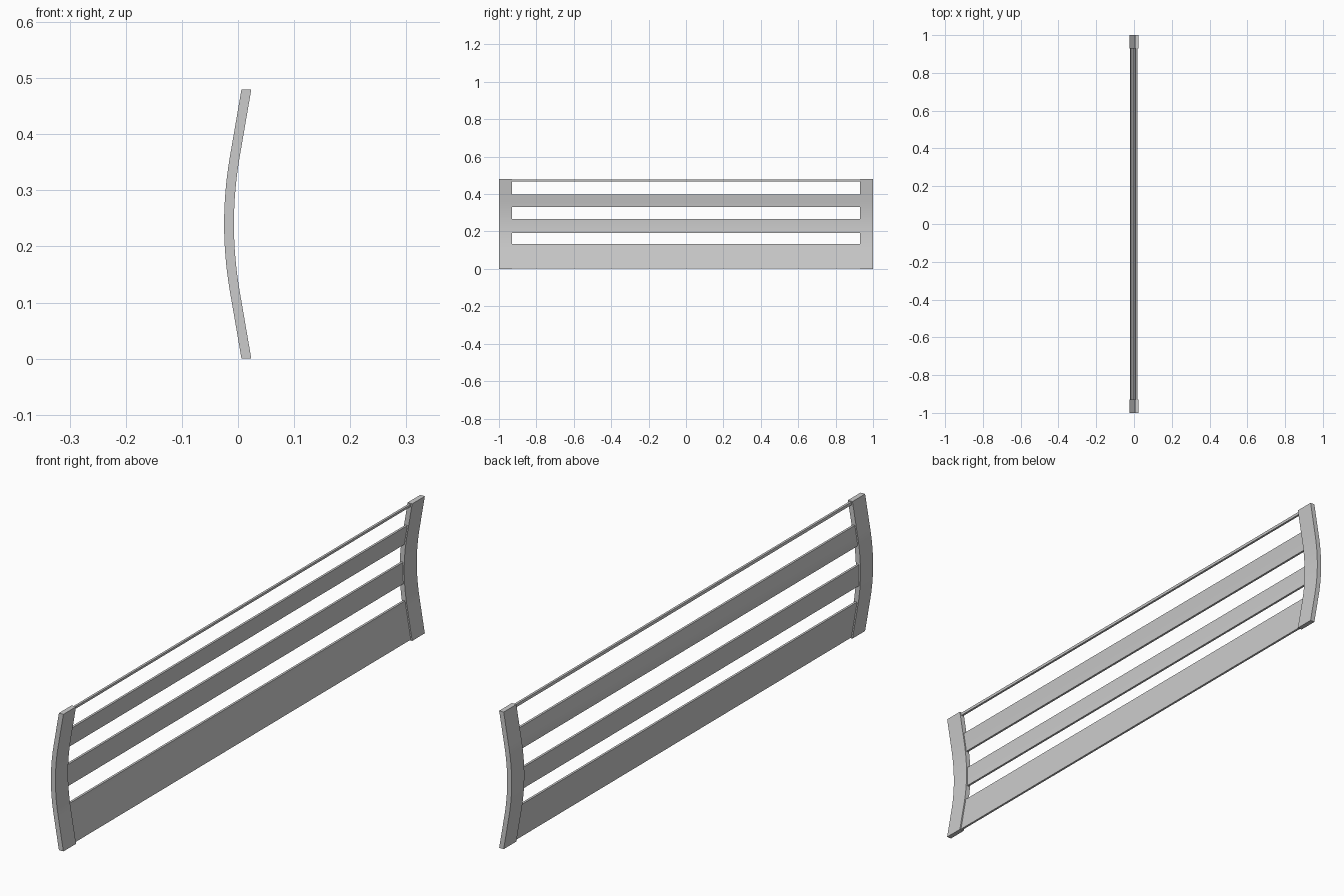
import bpy, bmesh

if "Cube" in bpy.data.objects:
    bpy.data.objects.remove(bpy.data.objects["Cube"])

def centre_x(z):
    # bowed centreline: arc in the middle, straight tangents at both ends
    d, s, r = abs(z - 0.24), 0.172, 0.12
    return -0.016 + (s * d * d / (2 * r) if d < r else s * (r / 2 + d - r))

def curved_board(name, z0, z1, y0, y1, thick, steps):
    # closed x-z profile following the bow, extruded along y
    zs = [z0 + (z1 - z0) * i / steps for i in range(steps + 1)]
    prof = [(centre_x(z) - thick / 2, z) for z in zs]
    prof += [(centre_x(z) + thick / 2, z) for z in reversed(zs)]
    bm = bmesh.new()
    face = bm.faces.new([bm.verts.new((x, y0, z)) for x, z in prof])
    ext = bmesh.ops.extrude_face_region(bm, geom=[face])
    moved = [v for v in ext["geom"] if isinstance(v, bmesh.types.BMVert)]
    bmesh.ops.translate(bm, verts=moved, vec=(0, y1 - y0, 0))
    bmesh.ops.recalc_face_normals(bm, faces=bm.faces)
    mesh = bpy.data.meshes.new(name)
    bm.to_mesh(mesh)
    bm.free()
    obj = bpy.data.objects.new(name, mesh)
    bpy.context.collection.objects.link(obj)
    bpy.ops.object.select_all(action='DESELECT')
    obj.select_set(True)
    bpy.context.view_layer.objects.active = obj
    bpy.ops.object.shade_smooth_by_angle(angle=0.5)
    return obj

# End posts
curved_board("left_post", 0, 0.48, -1.0, -0.93, 0.0175, 32)
curved_board("right_post", 0, 0.48, 0.93, 1.0, 0.0175, 32)

# Horizontal slats between the posts
for name, z0, z1 in (("bottom_slat", 0.003, 0.133),
                     ("middle_slat", 0.191, 0.266),
                     ("upper_slat", 0.330, 0.399),
                     ("top_rail", 0.468, 0.477)):
    curved_board(name, z0, z1, -0.935, 0.935, 0.008, 8)
